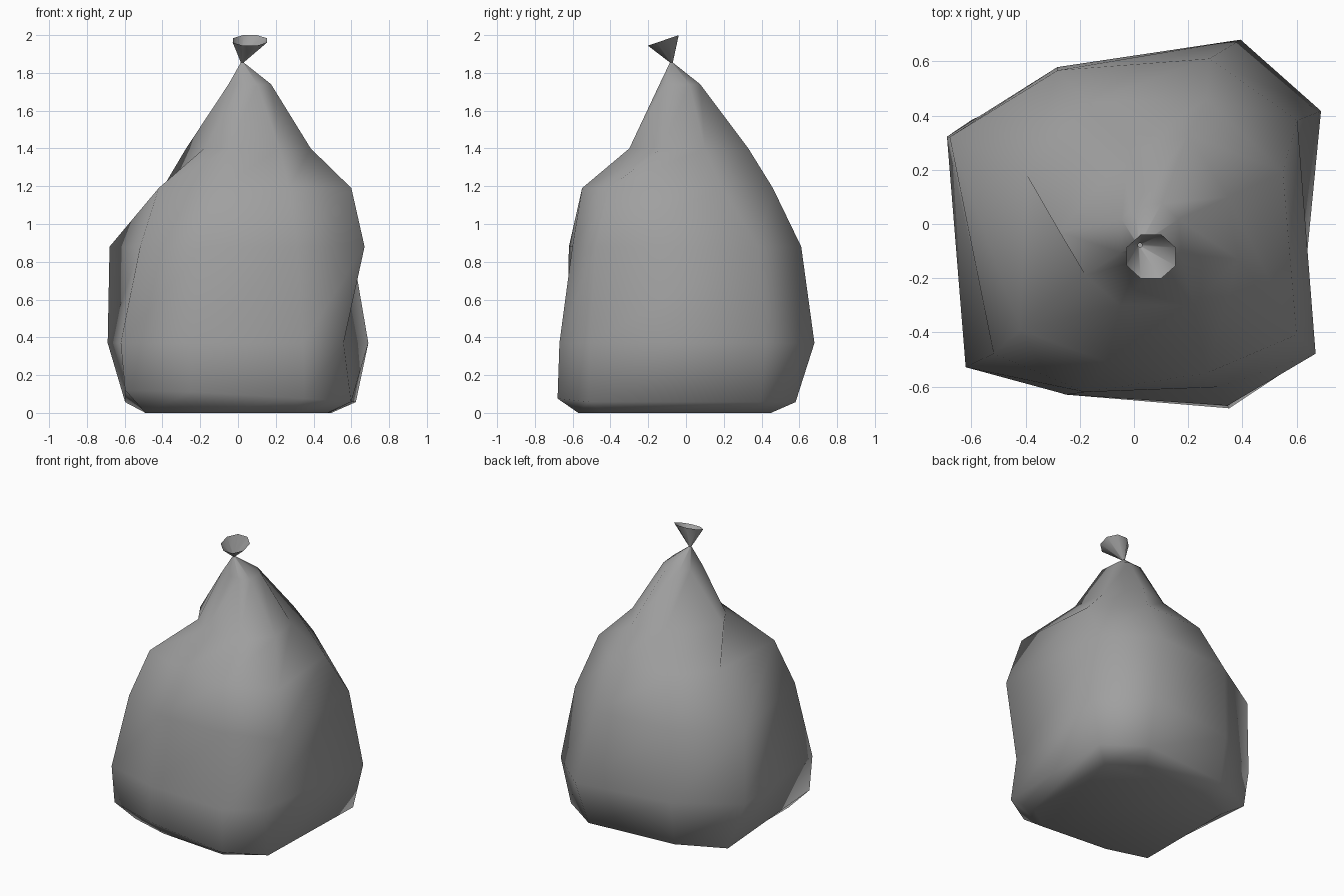
import bpy
import bmesh
import math

cube = bpy.data.objects.get("Cube")
if cube:
    bpy.data.objects.remove(cube, do_unlink=True)

plastic = bpy.data.materials.new("grey plastic")
plastic.use_nodes = True
colour = (0.35, 0.35, 0.35, 1)
plastic.diffuse_color = colour
shader = plastic.node_tree.nodes["Principled BSDF"]
shader.inputs["Base Color"].default_value = colour
shader.inputs["Roughness"].default_value = 0.6

# Eight-sided unit sections, clockwise from the back
BASE = [(.56, 1), (.99, .71), (.95, -.74), (.55, -1),
        (-.42, -.92), (-.98, -.76), (-.98, .69), (-.47, .92)]
BELLY = [(.57, 1), (1, .61), (.81, -.76), (.5, -1),
         (-.36, -.94), (-.9, -.79), (-1, .47), (-.41, .85)]
WAIST = [(.42, 1), (.9, .63), (1, -.77), (.47, -.97),
         (-.26, -1), (-.76, -.77), (-1, .53), (-.41, .93)]
SHOULDER = [(.35, 1), (.9, .47), (1, -.72), (.35, -1),
            (-.37, -.92), (-1, -.68), (-.96, .46), (-.51, .98)]
GATHER = [(.44, 1), (.89, .27), (1, -.46), (.5, -1),
          (-.32, -1), (-.71, -.65), (-1, -.14), (-.23, .81)]


def section(profile, z, left, right, front, back, lift=0):
    """Fit a unit section into bounds at height z, raising its front right."""
    cx, cy = (left + right) / 2, (front + back) / 2
    hx, hy = (right - left) / 2, (back - front) / 2
    return [(cx + hx * px, cy + hy * py, z + lift * max(0, -py) * (1 - px))
            for px, py in profile]


def skin(name, rings, cap_bottom=False):
    """Bridge successive rings into one smooth surface."""
    bm = bmesh.new()
    loops = [[bm.verts.new(co) for co in ring] for ring in rings]
    count = len(loops[0])
    for low, high in zip(loops, loops[1:]):
        for i in range(count):
            j = (i + 1) % count
            bm.faces.new((low[j], low[i], high[i], high[j]))
    if cap_bottom:
        bm.faces.new(loops[0])
    for face in bm.faces:
        face.smooth = True
    mesh = bpy.data.meshes.new(name)
    bm.to_mesh(mesh)
    bm.free()
    mesh.materials.append(plastic)
    obj = bpy.data.objects.new(name, mesh)
    bpy.context.collection.objects.link(obj)


# Full sack, from the flat base to the pinched neck
neck = section(SHOULDER, 1.855, .015, .03, -.085, -.07)
sack = [
    section(BASE, 0, -.5, .5, -.57, .45),
    section(BASE, .057, -.61, .63, -.68, .58, lift=.042),
    section(BELLY, .37, -.69, .69, -.67, .68),
    section(WAIST, .88, -.68, .67, -.62, .61),
    section(SHOULDER, 1.19, -.42, .6, -.55, .46),
    section(GATHER, 1.4, -.275, .385, -.3, .33),
    section(SHOULDER, 1.74, -.05, .175, -.14, .075),
    neck,
]
skin("sack_body", sack, cap_bottom=True)

# Open gathered mouth above the knot, its rim rising towards the back
rim = []
for i in range(8):
    a = math.radians(67 - 45 * i)
    rim.append((.063 + .098 * math.cos(a), -.12 + .088 * math.sin(a),
                1.972 + .03 * math.sin(a)))
skin("sack_mouth", [neck, rim])
